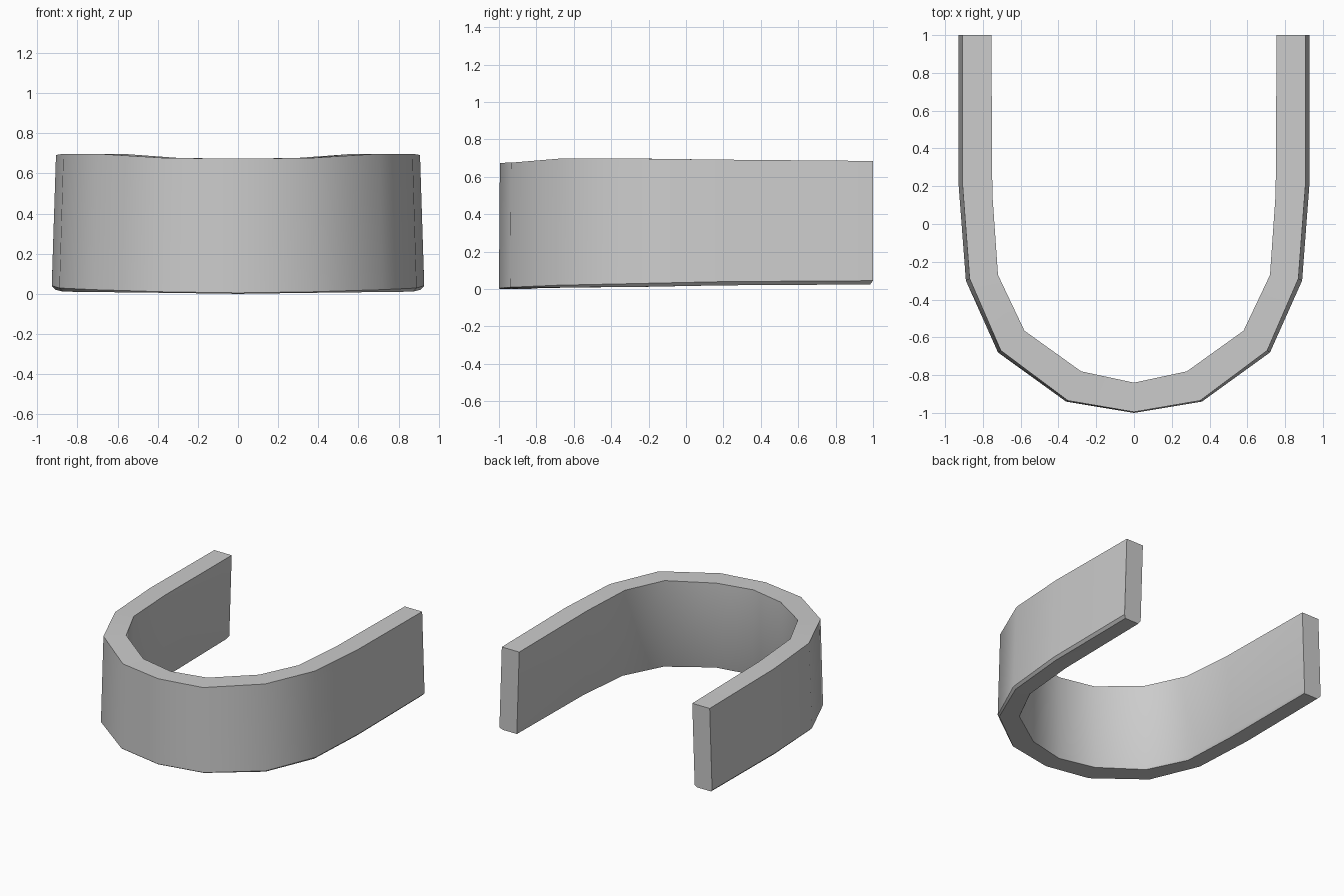
import bpy, bmesh, math
from mathutils import Vector

if "Cube" in bpy.data.objects:
    bpy.data.objects.remove(bpy.data.objects["Cube"])

# Right half of the U band, front centre to rear end:
# outer foot (x, y), outer rim (x, y), inner rim (x, y), top z, foot z, lip width
stations = [
    ((0.00, -1.00), (0.00, -0.995), (0.00, -0.84), 0.675, 0.005, 0.005),
    ((0.36, -0.94), (0.35, -0.935), (0.28, -0.78), 0.676, 0.010, 0.005),
    ((0.72, -0.68), (0.705, -0.67), (0.58, -0.565), 0.698, 0.021, 0.012),
    ((0.89, -0.30), (0.87, -0.29), (0.72, -0.27), 0.698, 0.029, 0.018),
    ((0.928, 0.20), (0.907, 0.20), (0.75, 0.16), 0.692, 0.040, 0.02),
    ((0.928, 1.00), (0.907, 1.00), (0.755, 1.00), 0.685, 0.045, 0.02),
]


def section(s, sign):
    foot, rim, inner, top, low, lip = s
    o, r, i = Vector(foot), Vector(rim), Vector(inner)
    across = (i - r).normalized()
    inner_foot = i + (o - r)
    under = max(0.0, low - lip)
    end = Vector((0, -0.015)) if foot[1] == 1.0 else Vector((0, 0))
    profile = [(o, low), (r, top), (i, top), (inner_foot, low),
               (inner_foot - across * lip * 0.5 + end, under),
               (o + across * lip + end, under)]
    return [(sign * p.x, p.y, z) for p, z in profile]


# Mirror the stations into one full run and skin them
run = [section(s, -1) for s in reversed(stations[1:])]
run += [section(s, 1) for s in stations]
bm = bmesh.new()
rings = [[bm.verts.new(p) for p in sec] for sec in run]
for a, b in zip(rings, rings[1:]):
    for k in range(6):
        n = (k + 1) % 6
        bm.faces.new((a[k], a[n], b[n], b[k]))
bm.faces.new(rings[0])
bm.faces.new(rings[-1])
bmesh.ops.recalc_face_normals(bm, faces=bm.faces)

# Curved band, smooth along the bend with crisp rims
mesh = bpy.data.meshes.new("curved_band")
bm.to_mesh(mesh)
bm.free()
band = bpy.data.objects.new("curved_band", mesh)
bpy.context.collection.objects.link(band)
bpy.context.view_layer.objects.active = band
band.select_set(True)
bpy.ops.object.shade_smooth_by_angle(angle=math.radians(35))
